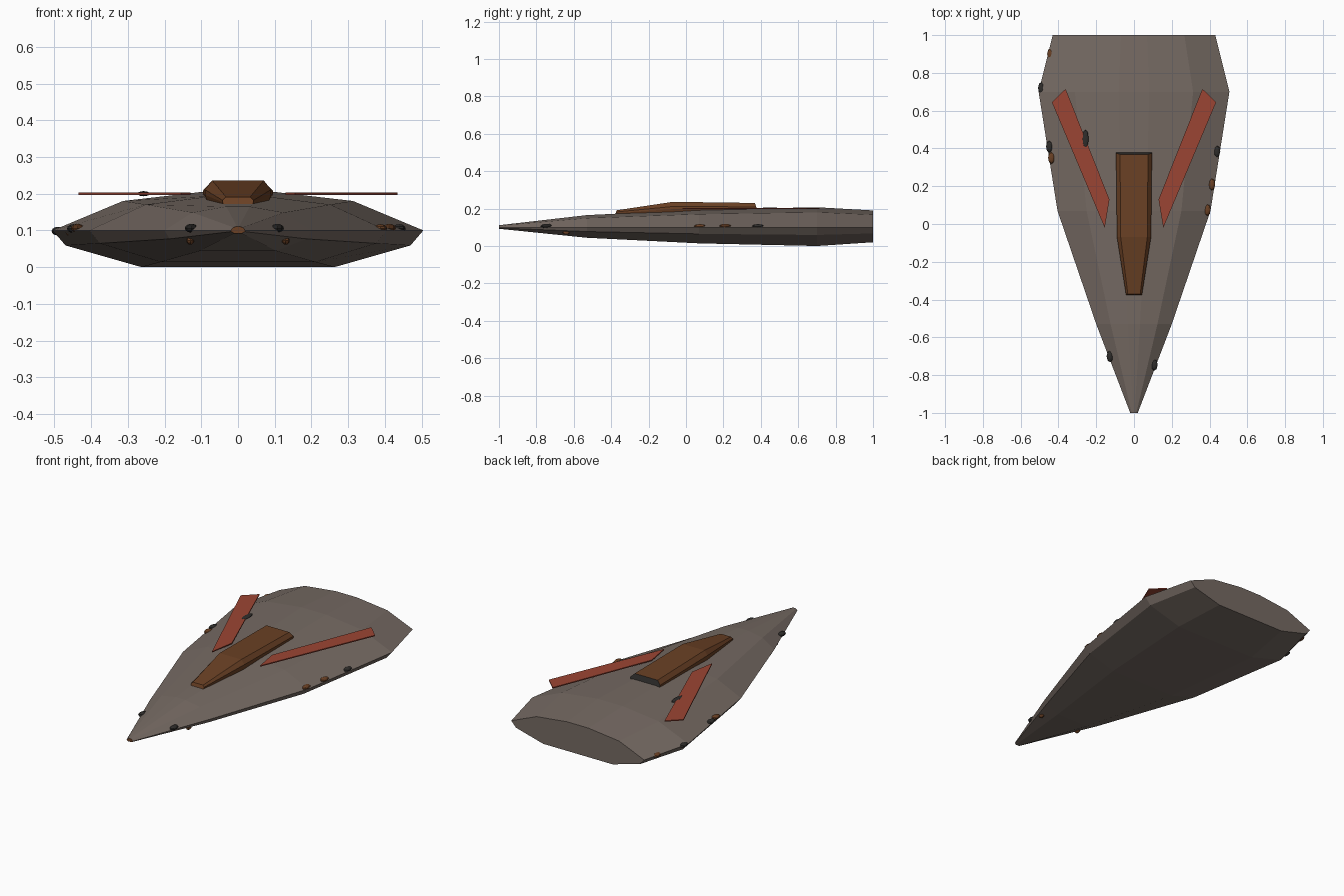
import bpy, bmesh
from math import pi
from mathutils import Vector

cube = bpy.data.objects.get("Cube")
if cube:
    bpy.data.objects.remove(cube)


def material(name, rgb):
    m = bpy.data.materials.new(name)
    m.use_nodes = True
    m.diffuse_color = (*rgb, 1)
    m.node_tree.nodes["Principled BSDF"].inputs["Base Color"].default_value = (*rgb, 1)
    return m


HULL = material("warm grey", (0.18, 0.145, 0.125))
BROWN = material("rust brown", (0.145, 0.052, 0.018))
RED = material("brick red", (0.33, 0.06, 0.033))
DARK = material("charcoal", (0.028, 0.026, 0.024))


def finish(bm, name, mats):
    bmesh.ops.recalc_face_normals(bm, faces=bm.faces)
    mesh = bpy.data.meshes.new(name)
    bm.to_mesh(mesh)
    bm.free()
    for m in mats:
        mesh.materials.append(m)
    ob = bpy.data.objects.new(name, mesh)
    bpy.context.collection.objects.link(ob)
    return ob


def loft(name, rings, mats, front=0, back=0):
    """Skin closed rings running front to back and cap both ends."""
    bm = bmesh.new()
    rows = [[bm.verts.new(p) for p in ring] for ring in rings]
    for a, b in zip(rows, rows[1:]):
        for i in range(len(a)):
            j = (i + 1) % len(a)
            bm.faces.new((a[i], a[j], b[j], b[i]))
    bm.faces.new(rows[0]).material_index = front
    bm.faces.new(rows[-1]).material_index = back
    return finish(bm, name, mats)


def mirrored(half):
    return half + [(-x, z) for x, z in reversed(half)]


# Hull: one faceted cross-section scaled along the length
section = mirrored([(0.52, -1), (0.93, -0.41), (1, 0), (0.62, 0.75), (0.16, 1)])
stations = [  # y, half width, top, bottom
    (-1, 0.02, 0.111, 0.092), (-0.53, 0.2, 0.165, 0.044),
    (0.07, 0.405, 0.194, 0.014), (0.7, 0.505, 0.207, 0), (1, 0.43, 0.19, 0.02)]
EDGE = 0.1
rings = [[(x * w, y, EDGE + z * ((top - EDGE) if z > 0 else (EDGE - bot)))
          for x, z in section] for y, w, top, bot in stations]
loft("hull", rings, [HULL, BROWN], front=1)

# Canopy: tapered cabin with chamfered top and a dark rear panel
cabin = mirrored([(0.9, 0), (1, 0.45), (1, 0.65), (0.78, 1)])
cabin_stations = [  # y, half width, base, top, rearward lean
    (-0.38, 0.042, 0.165, 0.191, 0.01), (-0.07, 0.09, 0.165, 0.236, 0),
    (0.388, 0.095, 0.17, 0.23, -0.02)]
rings = [[(x * w, y + lean * z, lo + z * (hi - lo)) for x, z in cabin]
         for y, w, lo, hi, lean in cabin_stations]
loft("canopy", rings, [BROWN, DARK], back=1)

# Swept flat fins above the deck
outline = [(0.155, -0.02), (0.13, 0.13), (0.362, 0.715), (0.435, 0.645)]
for side, label in ((1, "left"), (-1, "right")):
    rings = [[(side * x, y, z) for x, y in outline] for z in (0.197, 0.203)]
    loft(label + "_fin", rings, [RED])


# Small flattened studs along the rim
def stud(name, pos, size, mat):
    bm = bmesh.new()
    bmesh.ops.create_uvsphere(bm, u_segments=8, v_segments=6, radius=1)
    bmesh.ops.scale(bm, vec=Vector(size), verts=bm.verts)
    bmesh.ops.translate(bm, vec=Vector(pos), verts=bm.verts)
    finish(bm, name, [mat])


studs = [
    (-0.127, -0.7, 0.106, DARK), (0.107, -0.745, 0.106, DARK),
    (-0.49, 0.72, 0.098, DARK), (-0.448, 0.41, 0.105, DARK),
    (-0.452, 0.51, 0.095, BROWN), (-0.437, 0.35, 0.106, BROWN),
    (-0.442, 0.9, 0.096, BROWN), (0.439, 0.385, 0.105, DARK),
    (0.412, 0.21, 0.106, BROWN), (0.388, 0.075, 0.105, BROWN)]
for i, (x, y, z, mat) in enumerate(studs):
    stud(f"rim_stud_{i + 1}", (x, y, z), (0.018, 0.032, 0.012), mat)

# Pair of round lamps beneath the bow, and a patch on the right fin
for side, label in ((1, "left"), (-1, "right")):
    stud(label + "_bow_lamp", (side * 0.13, -0.64, 0.072), (0.011, 0.02, 0.011), BROWN)
stud("fin_patch", (-0.257, 0.45, 0.2), (0.017, 0.05, 0.007), DARK)
